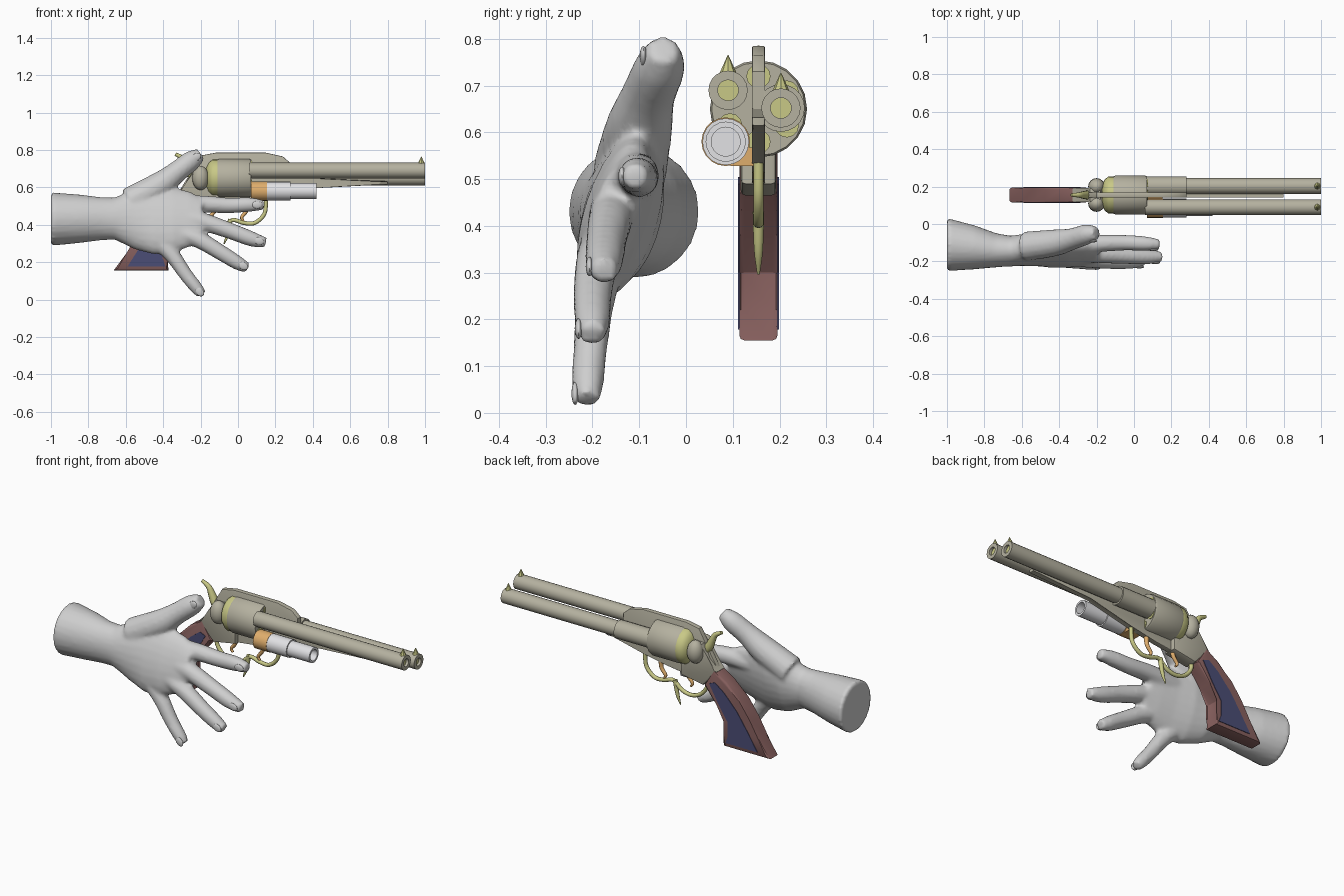
import bpy, bmesh, math
from mathutils import Vector, Matrix

if "Cube" in bpy.data.objects:
    bpy.data.objects.remove(bpy.data.objects["Cube"])

GUN_Y = 0.155


def material(name, rgb):
    m = bpy.data.materials.new(name)
    m.diffuse_color = (*rgb, 1)
    m.use_nodes = True
    m.node_tree.nodes["Principled BSDF"].inputs["Base Color"].default_value = m.diffuse_color
    return m


SKIN = material("hand grey", (0.62, 0.62, 0.62))
STEEL = material("olive steel", (0.46, 0.44, 0.35))
BRASS = material("pale brass", (0.58, 0.58, 0.24))
WOOD = material("red brown wood", (0.25, 0.12, 0.115))
BLUE = material("dark blue", (0.07, 0.075, 0.18))
ORANGE = material("orange", (0.74, 0.42, 0.15))
WHITE = material("white metal", (0.76, 0.76, 0.78))


def finish(name, bm, mat, angle=40):
    bmesh.ops.recalc_face_normals(bm, faces=bm.faces)
    me = bpy.data.meshes.new(name)
    bm.to_mesh(me)
    bm.free()
    me.materials.append(mat)
    me.shade_smooth()
    me.set_sharp_from_angle(angle=math.radians(angle))
    ob = bpy.data.objects.new(name, me)
    bpy.context.collection.objects.link(ob)
    return ob


def add_loft(bm, rings):
    loops = [[bm.verts.new(p) for p in r] for r in rings]
    n = len(loops[0])
    for a, b in zip(loops, loops[1:]):
        for i in range(n):
            j = (i + 1) % n
            bm.faces.new((a[i], a[j], b[j], b[i]))
    bm.faces.new(loops[0])
    bm.faces.new(loops[-1])


def ring(c, u, v, n):
    return [c + u * math.cos(k * math.tau / n) + v * math.sin(k * math.tau / n)
            for k in range(n)]


def tube_rings(points, n=12, steps=4):
    """Rings along a smooth path of (x, y, z, radius) points."""
    p = [Vector(q) for q in points]
    p = [2 * p[0] - p[1]] + p + [2 * p[-1] - p[-2]]
    path = []
    for i in range(1, len(p) - 2):
        for s in range(steps):
            t = s / steps
            path.append(0.5 * (2 * p[i] + (p[i + 1] - p[i - 1]) * t
                        + (2 * p[i - 1] - 5 * p[i] + 4 * p[i + 1] - p[i + 2]) * t * t
                        + (3 * p[i] - p[i - 1] - 3 * p[i + 1] + p[i + 2]) * t ** 3))
    path.append(p[-2])
    rings = []
    for i, q in enumerate(path):
        d = (path[min(i + 1, len(path) - 1)] - path[max(i - 1, 0)]).xyz.normalized()
        u = d.cross(Vector((0, 1, 0))).normalized()
        rings.append(ring(q.xyz, u * q.w, u.cross(d) * q.w, n))
    return rings


def tube(name, points, mat, n=10):
    bm = bmesh.new()
    add_loft(bm, tube_rings([(x, GUN_Y, z, r) for x, z, r in points], n))
    return finish(name, bm, mat)


def turned(name, profile, y, z, mat, n=20):
    """Turned part along x from (x, radius) points."""
    bm = bmesh.new()
    add_loft(bm, [ring(Vector((x, y, z)), Vector((0, r, 0)), Vector((0, 0, r)), n)
                  for x, r in profile])
    return finish(name, bm, mat)


def plate(name, profile, half, mat, bevel=0.0):
    """Side profile of (x, z) points with thickness across y."""
    bm = bmesh.new()
    add_loft(bm, [[Vector((x, GUN_Y + s * half, z)) for x, z in profile] for s in (-1, 1)])
    if bevel:
        caps = [f for f in bm.faces if len(f.verts) == len(profile) and len(profile) > 4]
        edges = list({e for f in caps for e in f.edges})
        bmesh.ops.bevel(bm, geom=edges, offset=bevel, segments=2, profile=0.5,
                        affect='EDGES')
    return finish(name, bm, mat, 30)


def ellipsoid(name, c, size, mat, turn=0.0):
    bm = bmesh.new()
    bmesh.ops.create_uvsphere(bm, u_segments=16, v_segments=10, radius=1)
    bm.transform(Matrix.Translation(c) @ Matrix.Rotation(turn, 4, 'Y')
                 @ Matrix.Diagonal((*size, 1)))
    return finish(name, bm, mat, 60)


# Hand: forearm and palm sections (x, y, z, half width, half thickness, tilt)
palm = [(-1, -.11, .43, .143, .142, 0), (-.85, -.125, .432, .13, .117, 0),
        (-.74, -.14, .432, .116, .092, 0), (-.66, -.145, .433, .113, .082, .1),
        (-.55, -.135, .43, .165, .085, .2), (-.45, -.14, .425, .19, .08, .28),
        (-.35, -.15, .425, .18, .068, .3), (-.26, -.15, .43, .155, .056, .3),
        (-.19, -.15, .435, .11, .044, .3)]
fingers = {
    "thumb": [(-.58, -.12, .52, .08), (-.42, -.10, .61, .072), (-.33, -.08, .68, .058),
              (-.25, -.055, .742, .054), (-.2, -.048, .778, .034)],
    "index": [(-.38, -.12, .5, .055), (-.2, -.105, .51, .047), (-.05, -.1, .503, .042),
              (.06, -.105, .508, .039), (.137, -.108, .505, .027)],
    "middle": [(-.36, -.15, .45, .055), (-.2, -.16, .42, .049), (-.05, -.17, .37, .044),
               (.07, -.175, .325, .041), (.148, -.175, .303, .028)],
    "ring": [(-.38, -.17, .38, .05), (-.22, -.19, .325, .046), (-.09, -.2, .25, .042),
             (0, -.2, .195, .038), (.052, -.2, .168, .027)],
    "little": [(-.43, -.18, .32, .05), (-.35, -.195, .235, .042), (-.28, -.205, .135, .037),
               (-.22, -.21, .06, .034), (-.192, -.21, .027, .025)],
}
bm = bmesh.new()
add_loft(bm, [ring(Vector((x, y, z)), Vector((0, math.sin(t), math.cos(t))) * w,
                   Vector((0, math.cos(t), -math.sin(t))) * h, 24)
              for x, y, z, w, h, t in palm])
for pts in fingers.values():
    add_loft(bm, tube_rings(pts, 14))
hand = finish("hand", bm, SKIN, 60)
mod = hand.modifiers.new("merge", 'REMESH')
mod.mode, mod.voxel_size, mod.use_smooth_shade = 'VOXEL', 0.011, True
mod = hand.modifiers.new("soften", 'SMOOTH')
mod.iterations, mod.factor = 4, 0.5

# Finger nails on the back of the hand
for name, pts in fingers.items():
    a, b = Vector(pts[-2]), Vector(pts[-1])
    c, d = a.lerp(b, 0.55), b - a
    ellipsoid(name + "_nail", (c.x, c.y - c.w * 0.93, c.z), (.028, .008, .02), SKIN,
              -math.atan2(d.z, d.x))

# Twin barrels with brass bores and front sights
for name, y, z in (("near", .09, .69), ("far", .203, .652)):
    turned(name + "_barrel", [(.06, .042), (1, .042), (1, .022), (.96, .022)], y, z, STEEL)
    turned(name + "_bore", [(.94, .0225), (.985, .0225)], y, z, BRASS)
    bm = bmesh.new()
    bmesh.ops.create_cone(bm, cap_ends=True, segments=8, radius1=.019, radius2=.001, depth=.04)
    bm.transform(Matrix.Translation((.98, y, z + .055)))
    finish(name + "_sight", bm, BRASS)
turned("far_barrel_sleeve", [(.06, .051), (.28, .051)], .203, .652, STEEL)

# Stepped side tube and its clamp
turned("side_tube", [(.155, .05), (.28, .05), (.28, .043), (.42, .043), (.42, .031), (.25, .031)],
       .085, .58, WHITE)
turned("side_tube_clamp", [(.07, .052), (.155, .052)], .085, .58, ORANGE)
bm = bmesh.new()
bmesh.ops.create_cube(bm, size=1, matrix=Matrix.Translation((.112, .125, .548))
                      @ Matrix.Diagonal((.08, .06, .04, 1)))
finish("clamp_lug", bm, ORANGE)

# Revolving drum with brass chambers and back disc
turned("drum", [(-.11, .1), (-.1, .104), (.06, .104), (.07, .1)], GUN_Y, .65, STEEL)
turned("drum_back", [(-.17, .055), (-.155, .085), (-.135, .1), (-.11, .1)], GUN_Y, .65, BRASS)
for k in range(6):
    a = k * math.tau / 6 + math.pi / 6
    turned("chamber", [(.06, .026), (.074, .026)], GUN_Y + .07 * math.cos(a),
           .65 + .07 * math.sin(a), BRASS, 12)

# Frame: thin centre plate, thick rear block and round shields
plate("frame", [(-.25, .47), (0, .505), (.16, .535), (.42, .6), (.8, .615), (.8, .632),
                (.28, .65), (.28, .73), (.24, .765), (.15, .785), (-.12, .785), (-.2, .77),
                (-.24, .7), (-.32, .57)], .014, STEEL, .004)
plate("frame_rear", [(-.24, .465), (-.1, .49), (-.1, .56), (-.17, .6), (-.18, .7), (-.235, .7),
                     (-.27, .62), (-.33, .565)], .038, STEEL, .01)
for s in (-1, 1):
    ellipsoid("shield", (-.2, GUN_Y + s * .045, .65), (.045, .045, .065), STEEL)

# Grip with blue side panels
plate("grip", [(-.25, .47), (-.33, .38), (-.385, .3), (-.385, .22), (-.37, .155), (-.665, .155),
               (-.595, .25), (-.54, .345), (-.475, .435), (-.39, .52), (-.31, .57)],
      .041, WOOD, .011)
plate("grip_panels", [(-.285, .49), (-.345, .385), (-.402, .3), (-.403, .22), (-.388, .178),
                      (-.59, .178), (-.525, .28), (-.46, .375), (-.38, .46), (-.32, .505)],
      .044, BLUE)

# Hammer, triggers and trigger guard
tube("hammer", [(-.2, .62, .022), (-.25, .67, .024), (-.275, .72, .019), (-.295, .755, .014),
                (-.335, .778, .009)], BRASS)
tube("trigger_guard", [(.15, .545, .011), (.142, .46, .011), (.09, .41, .011), (.03, .41, .011),
                       (-.03, .425, .011), (-.08, .385, .011), (-.14, .37, .011),
                       (-.2, .39, .011), (-.24, .44, .011), (-.24, .49, .011)], BRASS)
tube("guard_spur", [(-.04, .43, .013), (-.055, .35, .01), (-.075, .297, .003)], BRASS)
for name, x in (("front_trigger", .05), ("rear_trigger", -.12)):
    tube(name, [(x, .52, .013), (x - .005, .475, .011), (x - .03, .44, .009),
                (x - .02, .42, .006)], ORANGE)
